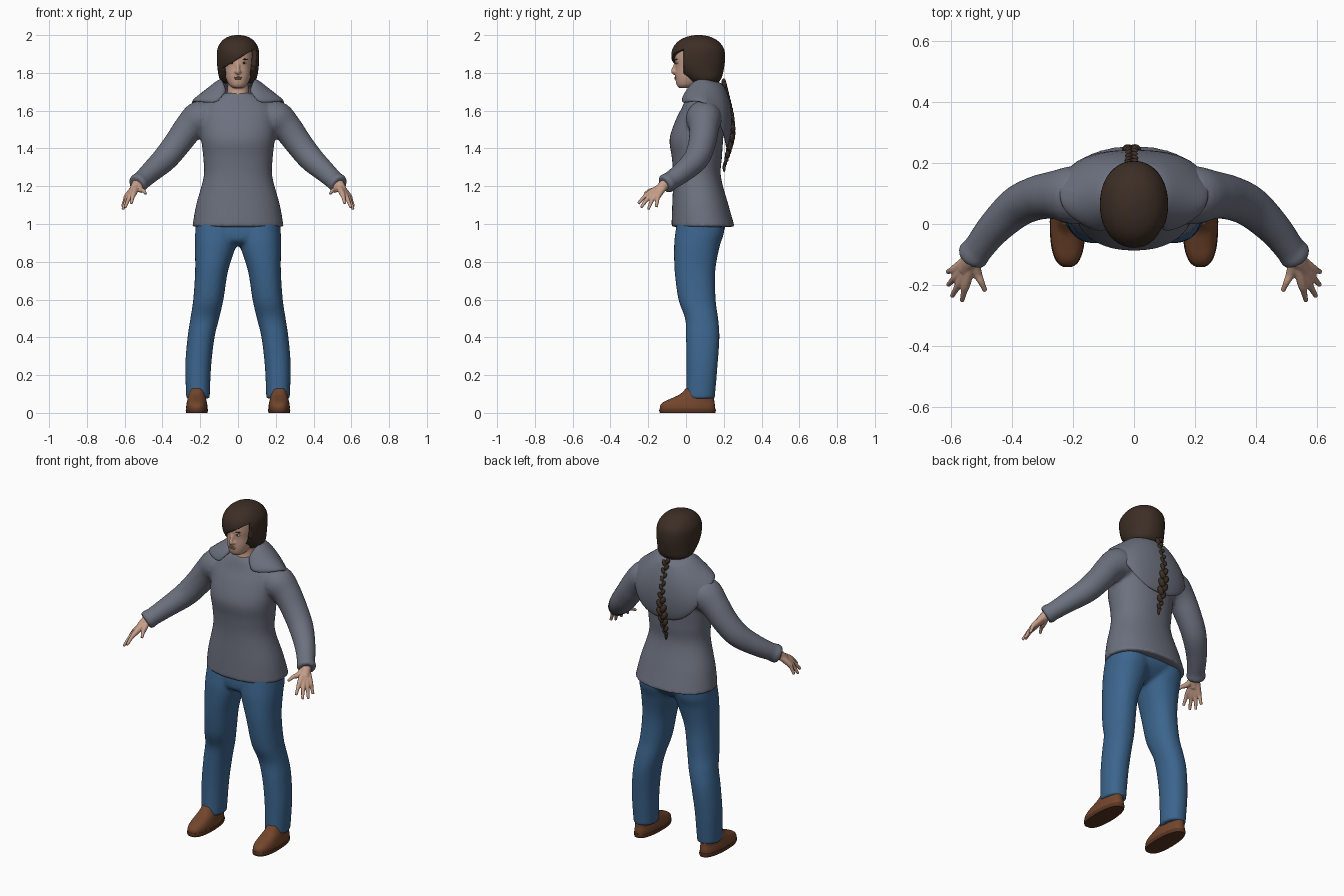
import bpy, bmesh, math
from mathutils import Vector, Matrix

cube = bpy.data.objects.get("Cube")
if cube:
    bpy.data.objects.remove(cube, do_unlink=True)


def material(name, rgb):
    m = bpy.data.materials.new(name)
    m.use_nodes = True
    m.diffuse_color = (*rgb, 1)
    m.node_tree.nodes["Principled BSDF"].inputs["Base Color"].default_value = (*rgb, 1)
    return m


GREY = material("grey_knit", (.15, .165, .21))
BLUE = material("blue_denim", (.045, .13, .27))
HAIR = material("dark_brown_hair", (.045, .027, .018))
SKIN = material("skin", (.56, .34, .25))
LEATHER = material("brown_leather", (.17, .06, .025))
SOLE = material("dark_sole", (.1, .035, .016))
LIPS = material("lips", (.4, .17, .14))
WHITE = material("eye_white", (.6, .57, .52))
DARK = material("dark_iris", (.02, .015, .01))


def spline(keys, steps=5):
    """Smooth interpolation through a short list of keys."""
    out, last = [], len(keys) - 1
    for i in range(last):
        quad = [keys[max(0, min(last, i + k))] for k in (-1, 0, 1, 2)]
        for s in range(steps):
            t = s / steps
            out.append([.5 * (2 * q + (r - p) * t + (2 * p - 5 * q + 4 * r - w) * t * t
                              + (3 * q - p - 3 * r + w) * t ** 3) for p, q, r, w in zip(*quad)])
    out.append(list(keys[-1]))
    return out


def skin_rings(bm, rings):
    loops = [[bm.verts.new(p) for p in ring] for ring in rings]
    n = len(loops[0])
    for a, b in zip(loops, loops[1:]):
        for i in range(n):
            j = (i + 1) % n
            bm.faces.new((a[i], a[j], b[j], b[i]))
    bm.faces.new(loops[0][::-1])
    bm.faces.new(loops[-1])


def stack(bm, keys, side=1, power=2.2, sides=40):
    """Horizontal sections, each given as z, x low, x high, y front, y back."""
    rings = []
    for z, x0, x1, y0, y1 in spline(keys):
        ring = []
        for i in range(sides):
            a = math.tau * i / sides
            c, s = math.cos(a), math.sin(a)
            px = math.copysign(abs(c) ** (2 / power), c)
            py = math.copysign(abs(s) ** (2 / power), s)
            ring.append((side * ((x0 + x1) / 2 + (x1 - x0) / 2 * px),
                         (y0 + y1) / 2 + (y1 - y0) / 2 * py, z))
        rings.append(ring)
    skin_rings(bm, rings)


def centred(keys):
    return [(z, -w, w, y0, y1) for z, w, y0, y1 in keys]


def tube(bm, keys, side=1, sides=20):
    """Round sections along a path, each given as x, y, z, radius."""
    path = spline(keys)
    pts = [Vector(p[:3]) for p in path]
    rings = []
    for i, p in enumerate(pts):
        t = (pts[min(i + 1, len(pts) - 1)] - pts[max(i - 1, 0)]).normalized()
        u = t.cross(Vector((1, 0, 1))).normalized()
        v = t.cross(u)
        ring = []
        for k in range(sides):
            a = math.tau * k / sides
            q = p + path[i][3] * (u * math.cos(a) + v * math.sin(a))
            ring.append((q.x * side, q.y, q.z))
        rings.append(ring)
    skin_rings(bm, rings)


def ball(bm, centre, radii, roll=0):
    m = (Matrix.Translation(centre) @ Matrix.Rotation(roll, 4, 'Y')
         @ Matrix.Diagonal((*radii, 1)))
    bmesh.ops.create_uvsphere(bm, u_segments=16, v_segments=10, radius=1, matrix=m)


def finish(name, bm, mat, voxel=0, recalc=True):
    if recalc:
        bmesh.ops.recalc_face_normals(bm, faces=bm.faces[:])
    mesh = bpy.data.meshes.new(name)
    bm.to_mesh(mesh)
    bm.free()
    mesh.materials.append(mat)
    mesh.shade_smooth()
    mesh.set_sharp_from_angle(angle=math.radians(55))
    ob = bpy.data.objects.new(name, mesh)
    bpy.context.collection.objects.link(ob)
    if voxel:
        # Weld overlapping volumes into one soft surface
        mod = ob.modifiers.new("weld_volumes", 'REMESH')
        mod.mode, mod.voxel_size, mod.use_smooth_shade = 'VOXEL', voxel, True
        soft = ob.modifiers.new("soften", 'SMOOTH')
        soft.factor, soft.iterations = .5, 4
    return ob


SIDES = (("left", 1), ("right", -1))

# Sweater body with both sleeves
bm = bmesh.new()
stack(bm, centred([(.985, .242, -.077, .258), (1.1, .222, -.073, .225), (1.25, .182, -.068, .185),
                   (1.35, .184, -.075, .19), (1.45, .195, -.087, .197), (1.55, .2, -.055, .205),
                   (1.62, .19, -.02, .205), (1.67, .135, 0, .2), (1.695, .08, .015, .17)]))
for _, s in SIDES:
    tube(bm, [(.13, .095, 1.56, .085), (.2, .095, 1.557, .096), (.26, .095, 1.508, .08),
              (.32, .085, 1.428, .073), (.385, .055, 1.347, .068), (.46, -.015, 1.277, .057),
              (.513, -.083, 1.228, .05), (.525, -.098, 1.218, .054), (.537, -.114, 1.207, .05)], s)
finish("sweater", bm, GREY, .01)

# Lowered hood: columns from centre back round to the front, rim to hanging edge
half = [[(0, .15, 1.74), (0, .2, 1.745), (0, .245, 1.58), (0, .215, 1.39)],
        [(.05, .14, 1.745), (.07, .19, 1.74), (.12, .238, 1.57), (.12, .212, 1.41)],
        [(.08, .11, 1.755), (.11, .15, 1.74), (.195, .195, 1.61), (.215, .195, 1.51)],
        [(.085, .08, 1.76), (.11, .09, 1.755), (.19, .1, 1.7), (.255, .11, 1.65)],
        [(.08, .045, 1.755), (.1, .03, 1.735), (.16, .02, 1.69), (.235, .03, 1.65)],
        [(.06, .02, 1.7), (.07, 0, 1.69), (.09, -.02, 1.665), (.11, -.027, 1.635)]]
columns = [[(-x, y, z) for x, y, z in c] for c in half[:0:-1]] + half
bm = bmesh.new()
grid = [[bm.verts.new(p) for p in c] for c in columns]
for a, b in zip(grid, grid[1:]):
    for i in range(len(a) - 1):
        bm.faces.new((a[i], a[i + 1], b[i + 1], b[i]))
hood = finish("hood", bm, GREY)
thick = hood.modifiers.new("cloth_thickness", 'SOLIDIFY')
thick.thickness, thick.offset = .026, 0
hood.modifiers.new("round", 'SUBSURF').levels = 2
hood.modifiers["round"].render_levels = 2

# Trousers: pelvis and two legs
bm = bmesh.new()
stack(bm, centred([(.885, .07, 0, .1), (.91, .15, -.045, .15), (.96, .222, -.053, .2),
                   (1.03, .222, -.045, .215)]))
for _, s in SIDES:
    stack(bm, [(1.03, 0, .22, -.045, .205), (.95, 0, .227, -.057, .2), (.88, .012, .228, -.063, .178),
               (.75, .053, .227, -.06, .155), (.6, .077, .237, -.04, .157), (.5, .1, .252, -.005, .17),
               (.4, .124, .267, 0, .177), (.25, .142, .279, .002, .167), (.075, .15, .274, 0, .152)], s)
finish("trousers", bm, BLUE, .01)

# Shoes with soles, narrower toward the heel
for label, s in SIDES:
    for part, mat, keys in (
            ("shoe", LEATHER, [(.018, .06, -.138, .153), (.04, .06, -.136, .153), (.06, .056, -.115, .15),
                               (.08, .052, -.07, .148), (.1, .047, -.03, .143), (.13, .04, 0, .135)]),
            ("sole", SOLE, [(0, .06, -.138, .155), (.012, .063, -.142, .158), (.022, .062, -.14, .157)])):
        bm = bmesh.new()
        stack(bm, centred(keys), power=2.6)
        for v in bm.verts:
            v.co.x = s * (.218 + v.co.x * (.93 - .9 * max(0, v.co.y - .02)))
        finish(label + "_" + part, bm, mat)

# Hands: every digit runs from the wrist over its knuckle to the tip
digits = [((.515, -.16, 1.182), (.488, -.22, 1.16)), ((.55, -.19, 1.165), (.565, -.253, 1.108)),
          ((.565, -.181, 1.155), (.598, -.238, 1.087)), ((.577, -.166, 1.15), (.61, -.2, 1.077)),
          ((.585, -.147, 1.15), (.612, -.157, 1.09))]
wrist = (.528, -.1, 1.217)
for label, s in SIDES:
    bm = bmesh.new()
    tube(bm, [(*wrist, .03), (.541, -.125, 1.198, .027), (.556, -.152, 1.172, .022)], s)
    for knuckle, tip in digits:
        bend = [(a + b) / 2 for a, b in zip(knuckle, tip)]
        bend[2] += .006
        tube(bm, [(*wrist, .018), (*knuckle, .016), (*bend, .011), (*tip, .008)], s, 12)
    finish(label + "_hand", bm, SKIN, .004)

# Head, neck and nose
bm = bmesh.new()
stack(bm, centred([(1.72, .026, -.036, .02), (1.738, .048, -.05, .06), (1.78, .067, -.057, .12),
                   (1.83, .075, -.056, .15), (1.88, .08, -.06, .16), (1.93, .078, -.05, .16),
                   (1.97, .05, 0, .13)]))
stack(bm, centred([(1.64, .075, .0, .15), (1.7, .057, .015, .135), (1.8, .052, .02, .13)]))
tube(bm, [(0, -.052, 1.86, .007), (0, -.062, 1.83, .009), (0, -.068, 1.807, .012), (0, -.056, 1.798, .01)])
for _, s in SIDES:
    ball(bm, (s * .011, -.06, 1.805), (.008, .009, .007))
finish("head", bm, SKIN, .005)

# Facial features
bm = bmesh.new()
ball(bm, (0, -.054, 1.776), (.022, .008, .004))
ball(bm, (0, -.053, 1.769), (.018, .009, .005))
finish("lips", bm, LIPS)
for label, s in SIDES:
    for part, mat, centre, radii in (("eye", WHITE, (.032, -.047, 1.853), (.014, .008, .006)),
                                     ("iris", DARK, (.032, -.051, 1.853), (.006, .006, .006)),
                                     ("eyebrow", HAIR, (.033, -.05, 1.872), (.019, .008, .003))):
        bm = bmesh.new()
        ball(bm, (s * centre[0], *centre[1:]), radii)
        finish(label + "_" + part, bm, mat)

# Hair shell with a slanted fringe cut above the face
bm = bmesh.new()
stack(bm, centred([(1.745, .075, .03, .165), (1.77, .098, 0, .187), (1.82, .108, -.055, .2),
                   (1.88, .112, -.077, .207), (1.93, .108, -.07, .2), (1.97, .084, -.038, .168),
                   (1.992, .05, .008, .125), (2, .015, .05, .085)]), power=2.1, sides=48)
bmesh.ops.recalc_face_normals(bm, faces=bm.faces[:])
fringe_point, fringe_normal = Vector((0, 0, 1.873)), Vector((-.6, 0, 1))
opening = Vector((0, -.012, 0))
for point, normal in ((fringe_point, fringe_normal), (opening, Vector((0, 1, 0)))):
    bmesh.ops.bisect_plane(bm, geom=bm.verts[:] + bm.edges[:] + bm.faces[:],
                           plane_co=point, plane_no=normal)
gone = []
for f in bm.faces:
    c = f.calc_center_median()
    if f.normal.z < -.95 or (c.y < opening.y and (c - fringe_point).dot(fringe_normal) < 0):
        gone.append(f)
bmesh.ops.delete(bm, geom=gone, context='FACES')
hair = finish("hair", bm, HAIR, recalc=False)
thick = hair.modifiers.new("hair_thickness", 'SOLIDIFY')
thick.thickness, thick.offset = .026, -1

# Braid: alternating strands shrinking to a loose tip
bm = bmesh.new()
path = spline([(.2, 1.75, .016), (.222, 1.67, .014), (.243, 1.58, .014), (.245, 1.48, .021),
               (.226, 1.39, .019), (.205, 1.31, .01)], 4)
for i, (y, z, r) in enumerate(path):
    s = 1 if i % 2 else -1
    ball(bm, (-.008 + s * r * .55, y, z), (r * .8, r * .8, r * 1.35), s * .5)
ball(bm, (-.008, .202, 1.3), (.008, .008, .025))
finish("braid", bm, HAIR)
